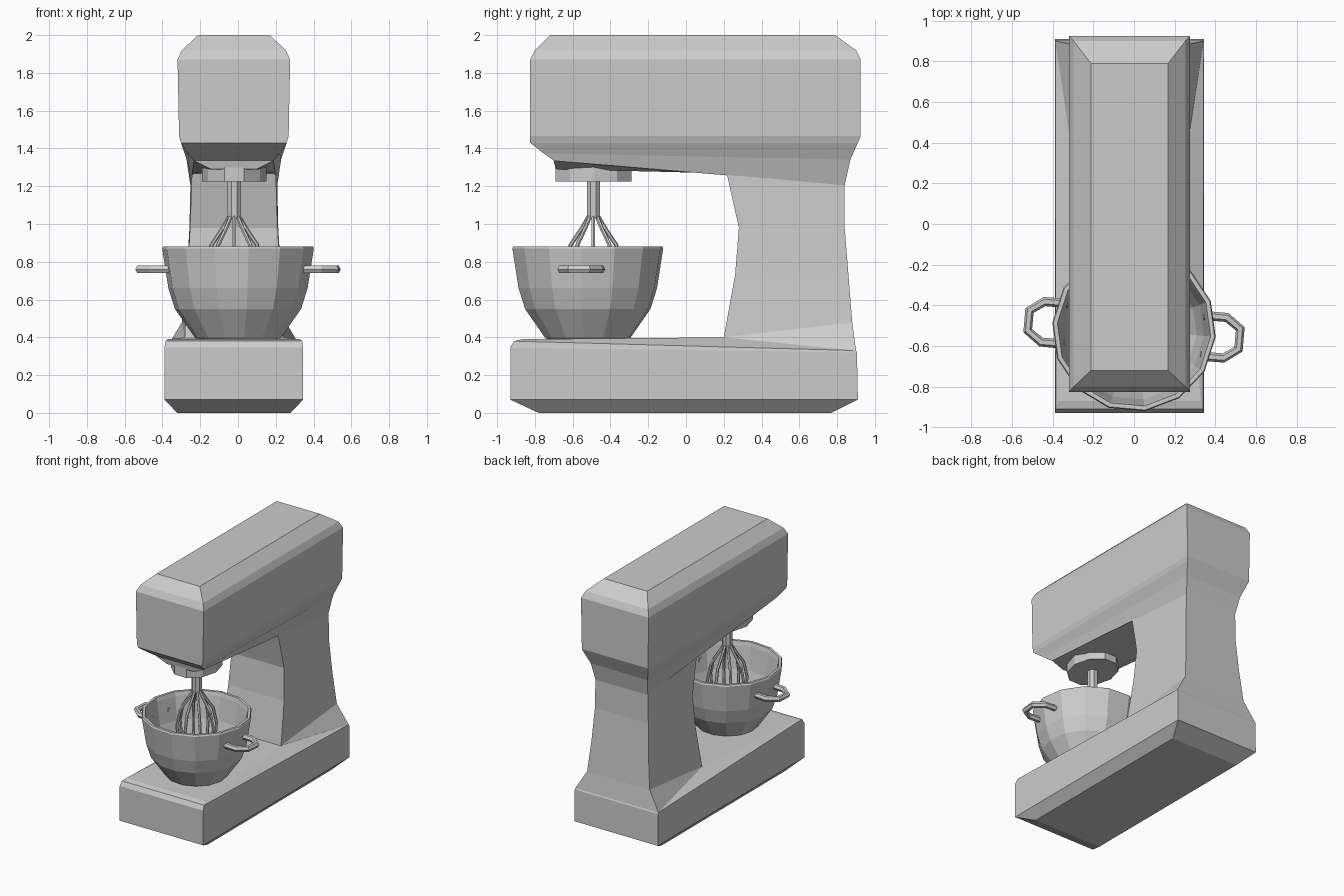
import bpy, bmesh, math
from mathutils import Matrix, Vector

if "Cube" in bpy.data.objects:
    bpy.data.objects.remove(bpy.data.objects["Cube"])

CX = -0.022                      # centre line of the machine body
BOWL = Vector((0, -0.52, 0))     # bowl axis
HEAD_AXIS = Vector((-0.02, -0.49, 0))  # tool axis

grey = bpy.data.materials.new("light grey")
grey.use_nodes = True
grey.diffuse_color = (0.6, 0.6, 0.6, 1)
grey.node_tree.nodes["Principled BSDF"].inputs["Base Color"].default_value = (0.6, 0.6, 0.6, 1)


def finish(name, bm):
    bmesh.ops.recalc_face_normals(bm, faces=bm.faces)
    mesh = bpy.data.meshes.new(name)
    bm.to_mesh(mesh)
    bm.free()
    mesh.materials.append(grey)
    obj = bpy.data.objects.new(name, mesh)
    bpy.context.collection.objects.link(obj)
    return obj


def bridge(bm, rings):
    for a, b in zip(rings, rings[1:]):
        for i in range(len(a)):
            j = (i + 1) % len(a)
            bm.faces.new((a[i], a[j], b[j], b[i]))


def loft(name, sections):
    """Stack of four-cornered rings: y, z, half width at the front, then at the back."""
    bm = bmesh.new()
    rings = []
    for yf, zf, hf, yb, zb, hb in sections:
        corners = [(CX - hf, yf, zf), (CX + hf, yf, zf), (CX + hb, yb, zb), (CX - hb, yb, zb)]
        rings.append([bm.verts.new(c) for c in corners])
    bridge(bm, rings)
    bm.faces.new(rings[0])
    bm.faces.new(rings[-1])
    return finish(name, bm)


def lathe(name, profile, sides, centre, stretch=1.0, turn=0.0):
    """Capped turned part from (radius, height) pairs."""
    bm = bmesh.new()
    rings = []
    for r, z in profile:
        ring = []
        for i in range(sides):
            a = turn + math.tau * i / sides
            ring.append(bm.verts.new((centre.x + r * math.cos(a),
                                      centre.y + r * stretch * math.sin(a), z)))
        rings.append(ring)
    bridge(bm, rings)
    bm.faces.new(rings[0])
    bm.faces.new(rings[-1])
    return finish(name, bm)


def tube(name, points, radius, matrix, sides=6):
    """Round bar swept along a path."""
    bm = bmesh.new()
    pts = [matrix @ Vector(p) for p in points]
    up = matrix.to_3x3() @ Vector((0, 0, 1))
    if all(abs(p[1]) < 1e-6 for p in points):
        up = matrix.to_3x3() @ Vector((0, 1, 0))
    rings = []
    for i, p in enumerate(pts):
        t = (pts[min(i + 1, len(pts) - 1)] - pts[max(i - 1, 0)]).normalized()
        side = t.cross(up).normalized()
        rings.append([bm.verts.new(p + radius * (math.cos(a) * side + math.sin(a) * up))
                      for a in (math.tau * k / sides for k in range(sides))])
    bridge(bm, rings)
    bm.faces.new(rings[0])
    bm.faces.new(rings[-1])
    return finish(name, bm)


# Foot with chamfered underside and sloping top
loft("base", [
    (-0.78, 0.0, 0.30, 0.77, 0.0, 0.30),
    (-0.93, 0.07, 0.367, 0.91, 0.07, 0.367),
    (-0.93, 0.345, 0.367, 0.905, 0.32, 0.367),
    (-0.91, 0.38, 0.362, 0.90, 0.33, 0.365),
    (-0.87, 0.39, 0.35, 0.20, 0.40, 0.26),
])

# Waisted upright with a flared foot
loft("column", [
    (0.20, 0.395, 0.26, 0.90, 0.33, 0.365),
    (0.20, 0.40, 0.26, 0.88, 0.48, 0.275),
    (0.26, 0.73, 0.245, 0.86, 0.73, 0.25),
    (0.28, 0.98, 0.232, 0.84, 0.98, 0.235),
    (0.215, 1.27, 0.222, 0.84, 1.205, 0.23),
    (0.20, 1.32, 0.20, 0.85, 1.30, 0.23),
])

# Motor head
loft("motor_head", [
    (-0.69, 1.29, 0.12, 0.215, 1.268, 0.21),
    (-0.70, 1.335, 0.21, 0.84, 1.205, 0.23),
    (-0.755, 1.375, 0.245, 0.87, 1.34, 0.25),
    (-0.825, 1.43, 0.28, 0.91, 1.43, 0.28),
    (-0.825, 1.465, 0.29, 0.925, 1.465, 0.29),
    (-0.825, 1.87, 0.298, 0.925, 1.87, 0.298),
    (-0.80, 1.92, 0.275, 0.90, 1.92, 0.275),
    (-0.72, 2.0, 0.19, 0.79, 2.0, 0.19),
])

# Tool mount and shaft
lathe("tool_mount", [(0.17, 1.225), (0.17, 1.31)], 10, HEAD_AXIS, 1.25)
lathe("whisk_shaft", [(0.038, 1.03), (0.038, 1.24)], 8, HEAD_AXIS, 1.0, math.pi / 8)

# Whisk wires, repeated around the shaft
wire = [(0.025, 0, 1.04), (0.06, 0, 0.98), (0.12, 0, 0.89), (0.145, 0, 0.77),
        (0.135, 0, 0.65), (0.085, 0, 0.55), (0.0, 0, 0.51)]
for i in range(8):
    spin = Matrix.Translation(HEAD_AXIS) @ Matrix.Rotation(math.tau * i / 8, 4, "Z")
    tube(f"whisk_wire_{i + 1}", wire, 0.011, spin)

# Bowl: outer wall, rolled rim, inner wall
lathe("bowl", [
    (0.21, 0.385), (0.23, 0.40), (0.335, 0.55), (0.37, 0.66), (0.395, 0.82),
    (0.403, 0.87), (0.398, 0.882), (0.378, 0.882), (0.370, 0.85), (0.345, 0.67),
    (0.31, 0.56), (0.21, 0.425),
], 14, BOWL, 1.0, math.radians(-5))

# Two open handles passing through the bowl wall
grip = [(0.335, 0.10, 0.76), (0.45, 0.10, 0.76), (0.52, 0.05, 0.76),
        (0.52, -0.05, 0.76), (0.45, -0.10, 0.76), (0.335, -0.10, 0.76)]
for name, angle in (("left_handle", -5), ("right_handle", 175)):
    tube(name, grip, 0.023,
         Matrix.Translation(BOWL) @ Matrix.Rotation(math.radians(angle), 4, "Z"))
